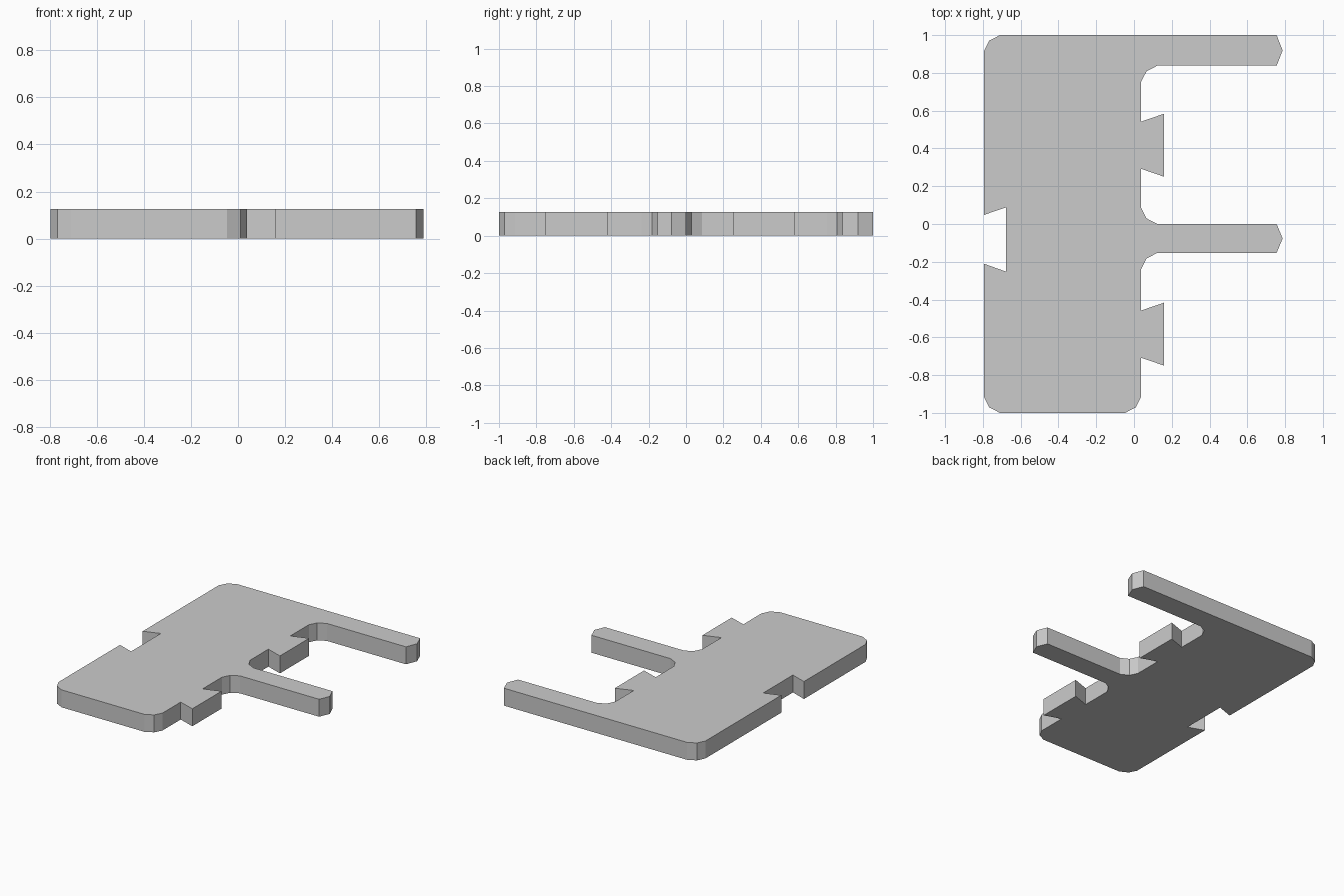
import bpy, bmesh

if "Cube" in bpy.data.objects:
    bpy.data.objects.remove(bpy.data.objects["Cube"])

THICK = 0.126
LEFT, EDGE, TIP = -0.795, 0.038, 0.79


def tab(y):
    # dovetail tab on the right edge, centred on y
    return [(EDGE, y - 0.125), (0.16, y - 0.167), (0.16, y + 0.167), (EDGE, y + 0.125)]


def corner(x, y, sx, sy, start_on_side):
    # two-facet rounded corner at (x, y), running inward along sx, sy
    pts = [(x, y + 0.085 * sy), (x + 0.028 * sx, y + 0.03 * sy), (x + 0.085 * sx, y)]
    return pts if start_on_side else pts[::-1]


def arm_end(y0, y1):
    # pointed end of an arm
    return [(TIP - 0.035, y0), (TIP - 0.003, (y0 + y1) / 2), (TIP - 0.035, y1)]


# Outline, counter-clockwise from the lower left corner
outline = (
    corner(LEFT, -1, 1, 1, True)
    + corner(EDGE, -1, -1, 1, False)
    + tab(-0.583)
    + corner(EDGE, -0.153, 1, -1, True)      # fillet below the middle arm
    + arm_end(-0.153, 0.0)
    + corner(EDGE, 0.0, 1, 1, False)         # fillet above the middle arm
    + tab(0.417)
    + corner(EDGE, 0.838, 1, -1, True)       # fillet below the top arm
    + arm_end(0.838, 1.0)
    + corner(LEFT, 1, 1, -1, False)
    # dovetail notch in the left edge
    + [(LEFT, 0.048), (-0.678, 0.088), (-0.678, -0.252), (LEFT, -0.21)]
)

# Flat plate extruded from the outline
bm = bmesh.new()
base = bm.faces.new([bm.verts.new((x, y, 0)) for x, y in outline])
top = bmesh.ops.extrude_face_region(bm, geom=[base], use_keep_orig=True)
bmesh.ops.translate(bm, vec=(0, 0, THICK),
                    verts=[g for g in top["geom"] if isinstance(g, bmesh.types.BMVert)])
bmesh.ops.recalc_face_normals(bm, faces=bm.faces)
mesh = bpy.data.meshes.new("interlocking_plate")
bm.to_mesh(mesh)
bm.free()
plate = bpy.data.objects.new("interlocking_plate", mesh)
bpy.context.collection.objects.link(plate)
